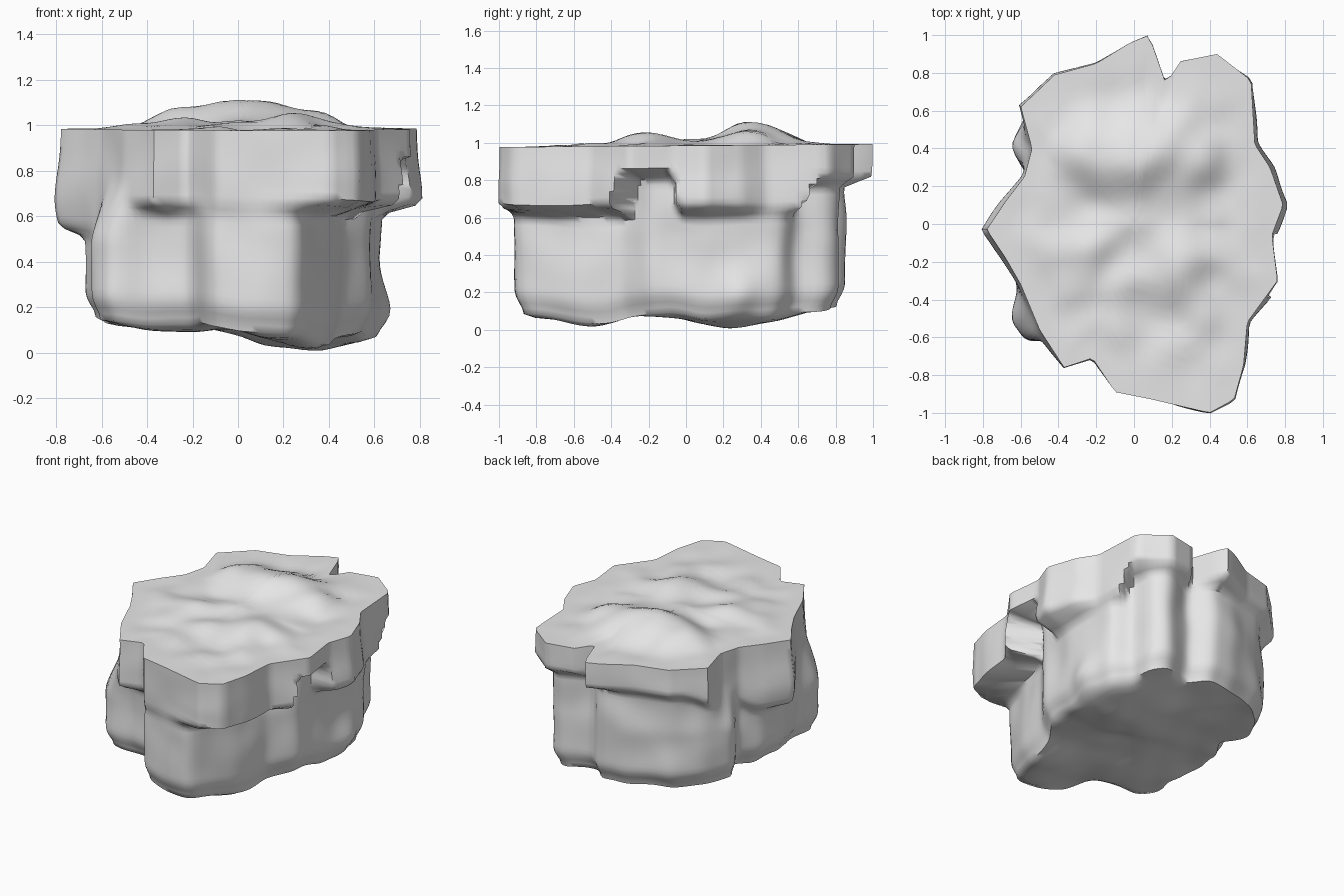
import bpy
import bmesh
import math
from mathutils import Vector, noise

cube = bpy.data.objects.get("Cube")
if cube:
    bpy.data.objects.remove(cube)

# Flat stone colour
stone = bpy.data.materials.new("grey_stone")
stone.use_nodes = True
colour = (0.8, 0.8, 0.8, 1)
stone.diffuse_color = colour
stone.node_tree.nodes["Principled BSDF"].inputs["Base Color"].default_value = colour

# Outline of the overhanging cap, counter-clockwise
CAP = [(.79, .1), (.72, .3), (.64, .42), (.62, .76), (.44, .9), (.24, .86), (.17, .74),
       (.08, 1), (-.02, .96), (-.2, .85), (-.42, .79), (-.6, .62), (-.54, .4), (-.58, .25),
       (-.68, .12), (-.78, -.03), (-.68, -.18), (-.6, -.32), (-.5, -.56), (-.37, -.76),
       (-.22, -.71), (-.1, -.89), (.1, -.93), (.4, -1), (.53, -.93), (.58, -.75),
       (.6, -.52), (.76, -.3), (.73, -.06)]

# Outline of the body below the cap
BODY = [(.62, .1), (.62, .5), (.5, .6), (.5, .75), (.4, .83), (.19, .74), (.08, .86),
        (-.1, .84), (-.4, .74), (-.55, .6), (-.66, .4), (-.55, .25), (-.64, .1),
        (-.68, -.1), (-.6, -.35), (-.66, -.5), (-.57, -.63), (-.4, -.6), (-.2, -.65),
        (-.12, -.87), (.1, -.92), (.26, -.91), (.4, -.6), (.46, -.35), (.58, -.18), (.6, -.04)]


def reach(outline, angle):
    """Distance from the middle to the outline along one direction."""
    d = Vector((math.cos(angle), math.sin(angle)))
    best = 0
    for i, p in enumerate(outline):
        a, b = Vector(p), Vector(outline[(i + 1) % len(outline)])
        side = b - a
        cross = d.x * side.y - d.y * side.x
        if abs(cross) < 1e-9:
            continue
        along = (a.x * d.y - a.y * d.x) / cross
        dist = (a.x * side.y - a.y * side.x) / cross
        if -1e-6 <= along <= 1 + 1e-6 and dist > best:
            best = dist
    return best


def ease(low, high, value):
    t = min(1, max(0, (value - low) / (high - low)))
    return t * t * (3 - 2 * t)


def hill(x, y, cx, cy, width):
    return math.exp(-((x - cx) ** 2 + (y - cy) ** 2) / width ** 2)


def rough(x, y, z, scale):
    return noise.noise(Vector((x, y, z)) * scale)


def lip_height(angle):
    """Height of the cap's underside in each direction."""
    deg = math.degrees(angle) % 360
    lip = .63
    lip += .2 * ease(330, 335, deg) * (1 - ease(353, 357, deg))
    lip += .16 * ease(44, 50, deg) * (1 - ease(120, 150, deg))
    lip -= .1 * ease(150, 170, deg) * (1 - ease(200, 220, deg))
    return lip


def top_height(x, y, edge):
    """Lumpy top, flat towards its edge."""
    lumps = (.11 * hill(x, y, .06, .37, .22) + .07 * hill(x, y, -.25, .38, .17)
             + .06 * hill(x, y, .32, .4, .14) + .07 * hill(x, y, .25, -.22, .17)
             + .04 * hill(x, y, -.28, -.2, .15) + .03 * hill(x, y, 0, .05, .2))
    grain = .035 * rough(x, y, 3, 5) * ease(0, .4, 1 - edge)
    return .985 + .008 * y + lumps * ease(0, .3, 1 - edge) + grain


def base_height(x, y):
    """Uneven underside, lowest on the left half."""
    dip = .09 * hill(x, y, .32, -.5, .28) + .11 * hill(x, y, .3, .25, .35)
    dip += .05 * hill(x, y, -.3, -.4, .25) + .04 * hill(x, y, .15, -.85, .2)
    return max(0, .13 - dip - .03 * x + .02 * rough(x, y, 7, 5))


SEGMENTS = 180
TOP_RINGS, WALL_RINGS, BASE_RINGS = 18, 30, 14

bm = bmesh.new()
rings = []


def add_ring(points):
    rings.append([bm.verts.new(p) for p in points])


def soften(radii):
    return [(radii[i - 1] + 2 * r + radii[(i + 1) % SEGMENTS]) / 4 for i, r in enumerate(radii)]


angles = [math.tau * i / SEGMENTS for i in range(SEGMENTS)]
cap = [reach(CAP, a) for a in angles]
body = soften(soften([reach(BODY, a) for a in angles]))
lips = [lip_height(a) for a in angles]

# Top surface, from the middle to the rim
for k in range(1, TOP_RINGS + 1):
    f = k / TOP_RINGS
    ring = []
    for a, r in zip(angles, cap):
        x, y = f * r * math.cos(a), f * r * math.sin(a)
        ring.append((x, y, top_height(x, y, f)))
    add_ring(ring)

# Side walls, from the rim through the overhang to the foot
for k in range(1, WALL_RINGS + 1):
    f = k / WALL_RINGS
    ring = []
    for a, rc, rb, lip in zip(angles, cap, body, lips):
        c, s = math.cos(a), math.sin(a)
        foot = base_height(rb * c, rb * s)
        rim = top_height(rc * c, rc * s, 1)
        z = rim + (foot - rim) * f
        bulge = 1 + .03 * c * c * math.sin(math.pi * ease(.45, 1, z))
        spread = .035 if rc > rb else .15
        mix = ease(lip - spread, lip + spread, z)
        r = rc * bulge * mix + rb * (1 - mix)
        # Tucked foot, one jutting foot stone and chipped faces
        r -= .05 * ease(.82, 1, f) ** 2
        r += .06 * hill(a, z, .4, .17, .15)
        r += .025 * rough(c * r, s * r, z, 4) * math.sin(math.pi * f)
        ring.append((r * c, r * s, z))
    add_ring(ring)

# Underside, from the foot to the middle
for k in range(1, BASE_RINGS):
    f = 1 - k / BASE_RINGS
    ring = []
    for a, rb in zip(angles, body):
        r = f * (rb - .05)
        x, y = r * math.cos(a), r * math.sin(a)
        ring.append((x, y, base_height(x, y)))
    add_ring(ring)

# Skin the rings and close both ends
for upper, lower in zip(rings, rings[1:]):
    for i in range(SEGMENTS):
        j = (i + 1) % SEGMENTS
        bm.faces.new((upper[i], lower[i], lower[j], upper[j]))
crown = bm.verts.new((0, 0, top_height(0, 0, 0)))
sole = bm.verts.new((0, 0, base_height(0, 0)))
for i in range(SEGMENTS):
    j = (i + 1) % SEGMENTS
    bm.faces.new((crown, rings[0][i], rings[0][j]))
    bm.faces.new((sole, rings[-1][j], rings[-1][i]))
bmesh.ops.recalc_face_normals(bm, faces=bm.faces)

mesh = bpy.data.meshes.new("rock")
bm.to_mesh(mesh)
bm.free()
mesh.materials.append(stone)
rock = bpy.data.objects.new("rock", mesh)
bpy.context.collection.objects.link(rock)

bpy.ops.object.select_all(action="DESELECT")
rock.select_set(True)
bpy.context.view_layer.objects.active = rock
bpy.ops.object.shade_smooth_by_angle(angle=math.radians(60))
